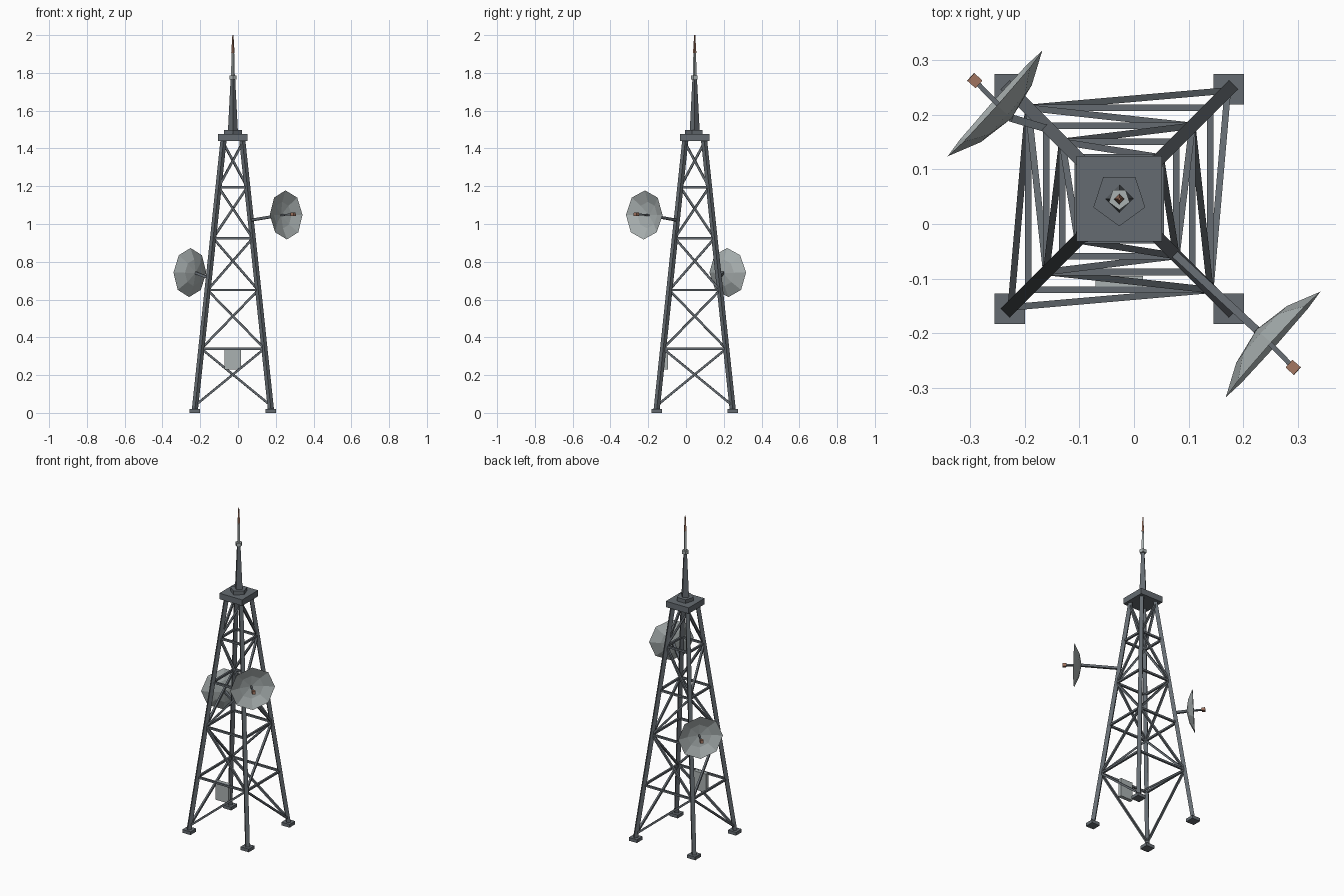
import bpy, bmesh, math
from mathutils import Vector, Matrix

if "Cube" in bpy.data.objects:
    bpy.data.objects.remove(bpy.data.objects["Cube"], do_unlink=True)

CX, CY = -0.027, 0.046          # tower axis
UP = Vector((0, 0, 1))


def material(name, rgb):
    m = bpy.data.materials.new(name)
    m.use_nodes = True
    m.diffuse_color = (*rgb, 1)
    m.node_tree.nodes["Principled BSDF"].inputs["Base Color"].default_value = (*rgb, 1)
    return m


STEEL = material("dark steel", (0.13, 0.148, 0.165))
PALE = material("pale grey", (0.40, 0.44, 0.44))
COPPER = material("copper", (0.36, 0.18, 0.12))


def finish(name, bm, mat):
    bmesh.ops.recalc_face_normals(bm, faces=bm.faces)
    mesh = bpy.data.meshes.new(name)
    bm.to_mesh(mesh)
    bm.free()
    mesh.materials.append(mat)
    obj = bpy.data.objects.new(name, mesh)
    bpy.context.collection.objects.link(obj)
    return obj


def frame(origin, direction):
    """Local z along direction, local x level."""
    z = direction.normalized()
    x = z.cross(UP).normalized()
    y = z.cross(x)
    rot = Matrix((x, y, z)).transposed().to_4x4()
    return Matrix.Translation(origin) @ rot


def box(name, centre, size, mat):
    bm = bmesh.new()
    bmesh.ops.create_cube(bm, size=1, matrix=Matrix.Translation(centre) @ Matrix.Diagonal((*size, 1)))
    return finish(name, bm, mat)


def add_beam(bm, a, b, width):
    d = b - a
    m = frame((a + b) / 2, d) @ Matrix.Diagonal((width, width, d.length, 1))
    bmesh.ops.create_cube(bm, size=1, matrix=m)


def beam(name, a, b, width, mat):
    bm = bmesh.new()
    add_beam(bm, a, b, width)
    return finish(name, bm, mat)


def lathe(name, profile, sides, mat, matrix, turn=0, closed=True):
    """Turn (radius, height) points about local z."""
    bm = bmesh.new()
    rings = []
    for r, h in profile:
        if r == 0:
            rings.append([bm.verts.new((0, 0, h))] * sides)
        else:
            angles = [turn + math.tau * i / sides for i in range(sides)]
            rings.append([bm.verts.new((r * math.cos(a), r * math.sin(a), h)) for a in angles])
    for low, high in zip(rings, rings[1:]):
        for i in range(sides):
            j = (i + 1) % sides
            bm.faces.new(dict.fromkeys((low[i], low[j], high[j], high[i])))
    if closed:
        for ring, (r, h) in zip((rings[0], rings[-1]), (profile[0], profile[-1])):
            if r:
                bm.faces.new(ring)
    bm.transform(matrix)
    return finish(name, bm, mat)


def corner(sx, sy, z):
    """Point on the centre line of a leg."""
    half = 0.201 - 0.151 * (z - 0.02) / 1.42
    return Vector((CX + sx * half, CY + sy * half, z))


# Feet and tapering legs
CORNERS = {"front_right": (-1, -1), "front_left": (1, -1), "back_left": (1, 1), "back_right": (-1, 1)}
for name, (sx, sy) in CORNERS.items():
    box(name + "_foot", (CX + sx * 0.201, CY + sy * 0.201, 0.01), (0.056, 0.056, 0.02), STEEL)
    beam(name + "_leg", corner(sx, sy, 0.01), corner(sx, sy, 1.45), 0.023, STEEL)

# Level rails and zigzag braces on each side
LEVELS = [0.04, 0.34, 0.65, 0.925, 1.195, 1.43]
ring = list(CORNERS.values())
for side, name in enumerate(("front", "left", "back", "right")):
    a, b = ring[side], ring[(side + 1) % 4]
    rails, braces = bmesh.new(), bmesh.new()
    for z in LEVELS[1:-1]:
        add_beam(rails, corner(*a, z), corner(*b, z), 0.012)
    for i, (z0, z1) in enumerate(zip(LEVELS, LEVELS[1:])):
        low, high = (a, b) if (side + i) % 2 == 0 else (b, a)
        add_beam(braces, corner(*low, z0), corner(*high, z1), 0.012)
    finish(name + "_rails", rails, STEEL)
    finish(name + "_braces", braces, STEEL)

# Top platform, mast and aerial
axis = Matrix.Translation((CX, CY, 0))
box("platform", (CX, CY, 1.457), (0.157, 0.157, 0.037), STEEL)
lathe("mast_base", [(0.05, 1.475), (0.05, 1.498)], 5, STEEL, axis, -math.pi / 2)
lathe("mast", [(0.026, 1.498), (0.012, 1.77)], 4, STEEL, axis)
lathe("mast_collar", [(0.02, 1.765), (0.02, 1.785)], 5, PALE, axis, -math.pi / 2)
lathe("aerial", [(0.01, 1.785), (0.007, 1.91)], 4, PALE, axis)
lathe("aerial_tip", [(0.009, 1.905), (0.003, 2.0)], 4, COPPER, axis)

# Equipment cabinet behind the front rail
box("cabinet", (-0.027, -0.107, 0.288), (0.087, 0.023, 0.115), PALE)

# Two dishes with arm, hub and feed
for name, sx, sy, z in (("front_left", 1, -1, 1.02), ("back_right", -1, 1, 0.715)):
    rim = Vector((sx * 0.255, -sx * 0.221, z + 0.028))
    facing = Vector((sx * 0.745, -sx * 0.667, 0.04))
    back = rim - facing.normalized() * 0.04
    feed = Vector((sx * 0.292, -sx * 0.263, z + 0.032))
    beam(name + "_dish_arm", corner(sx, sy, z), back, 0.014, STEEL)
    beam(name + "_feed_rod", back, feed, 0.009, STEEL)
    beam(name + "_feed", feed - facing * 0.01, feed + facing * 0.01, 0.019, COPPER)
    lathe(name + "_dish", [(0, -0.041), (0.07, -0.028), (0.13, 0), (0.07, -0.025), (0, -0.037)],
          8, PALE, frame(rim, facing), math.pi / 2, closed=False)
